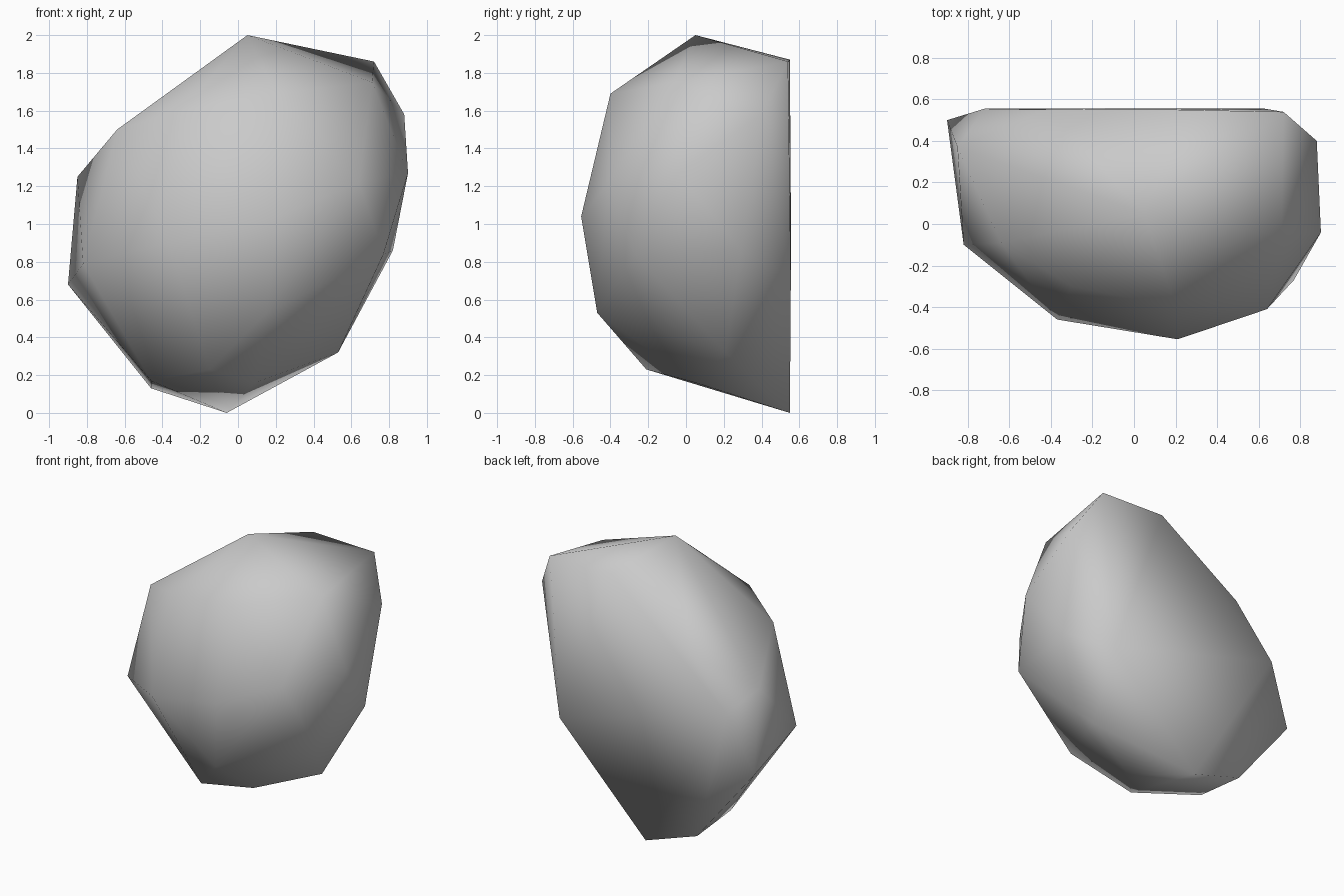
import bpy, bmesh

# Key corners of the boulder; the hull around them is the rock
corners = [
    # crown
    (0.05, 0.05, 2.0), (0.72, 0.54, 1.86), (0.22, 0.55, 1.87), (0.71, -0.06, 1.75),
    (0.2, -0.40, 1.69), (-0.30, -0.30, 1.6), (-0.64, -0.09, 1.5), (-0.42, 0.55, 1.455),
    # right side
    (0.88, 0.40, 1.58), (0.90, -0.04, 1.27), (0.77, -0.27, 0.84), (0.82, 0.29, 0.86),
    (0.64, -0.41, 1.22),
    # front
    (0.21, -0.555, 1.04), (-0.37, -0.46, 0.9), (0.15, -0.47, 0.53),
    # left side
    (-0.82, -0.10, 0.79), (-0.85, 0.37, 1.25), (-0.90, 0.50, 0.68),
    # flat back
    (-0.72, 0.555, 1.1), (0.63, 0.555, 0.71),
    # underside
    (0.53, 0.21, 0.32), (0.09, 0.05, 0.16), (-0.15, -0.21, 0.23),
    (-0.46, 0.14, 0.17), (-0.46, 0.53, 0.13), (-0.06, 0.55, 0.0),
]

bm = bmesh.new()
for c in corners:
    bm.verts.new(c)
hull = bmesh.ops.convex_hull(bm, input=bm.verts)
loose = {g for g in hull["geom_interior"] + hull["geom_unused"]
         if isinstance(g, bmesh.types.BMVert)}
bmesh.ops.delete(bm, geom=list(loose), context='VERTS')
bmesh.ops.recalc_face_normals(bm, faces=bm.faces)
for f in bm.faces:
    f.smooth = True

mesh = bpy.data.meshes.new("boulder")
bm.to_mesh(mesh)
bm.free()

# Single stone grey
stone = bpy.data.materials.new("stone grey")
stone.diffuse_color = (0.59, 0.59, 0.59, 1)
mesh.materials.append(stone)

boulder = bpy.data.objects.new("boulder", mesh)
bpy.context.collection.objects.link(boulder)
